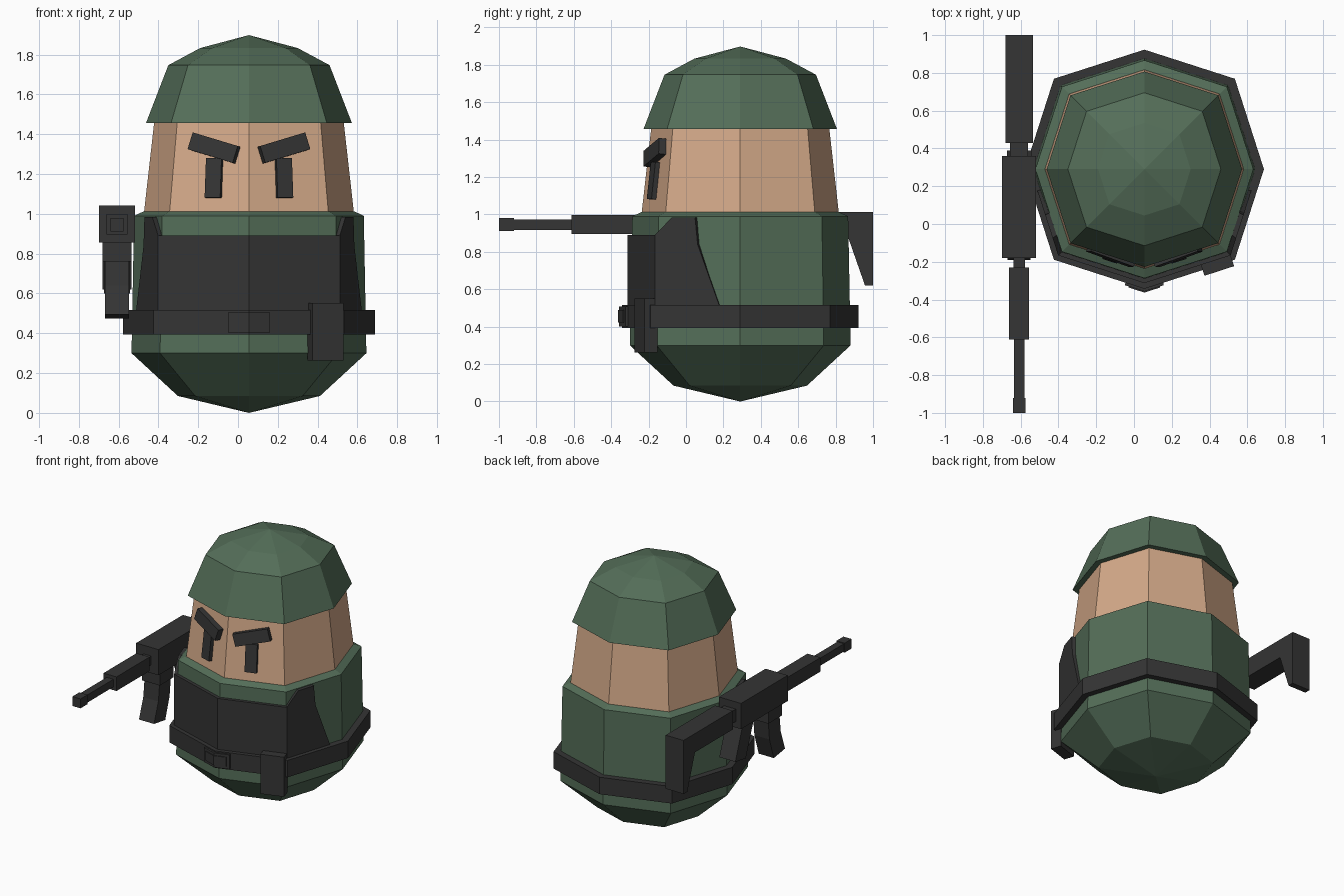
import bpy, bmesh, math
from mathutils import Vector, Matrix

if "Cube" in bpy.data.objects:
    bpy.data.objects.remove(bpy.data.objects["Cube"])

CX, CY = 0.055, 0.29      # body axis
GX = -0.608               # rifle centre plane


def material(name, rgb):
    m = bpy.data.materials.new(name)
    m.diffuse_color = (*rgb, 1)
    m.use_nodes = True
    m.node_tree.nodes["Principled BSDF"].inputs["Base Color"].default_value = m.diffuse_color
    return m


GREEN = material("uniform green", (0.088, 0.155, 0.098))
SKIN = material("skin", (0.66, 0.40, 0.25))
BLACK = material("gear black", (0.035, 0.035, 0.035))


def finish(name, bm, mat):
    bmesh.ops.recalc_face_normals(bm, faces=bm.faces)
    me = bpy.data.meshes.new(name)
    bm.to_mesh(me)
    bm.free()
    me.materials.append(mat)
    ob = bpy.data.objects.new(name, me)
    bpy.context.collection.objects.link(ob)
    return ob


def on_ring(u, r, z):
    """Point on the rounded-square octagon; u counts corners, 6 is the front."""
    def corner(i):
        a = i * math.pi / 4
        k = r * (1.07 if i % 2 else 1.0)
        return Vector((CX + k * math.cos(a), CY + k * math.sin(a), z))
    i = math.floor(u)
    return corner(i).lerp(corner(i + 1), u - i)


def lathe(name, profile, mat, loop=False):
    """Eight-sided solid from (radius, height) pairs; loop closes it to a band."""
    bm = bmesh.new()
    rings = []
    for r, z in profile:
        if r == 0:
            rings.append([bm.verts.new((CX, CY, z))] * 8)
        else:
            rings.append([bm.verts.new(on_ring(i, r, z)) for i in range(8)])
    pairs = list(zip(rings, rings[1:])) + ([(rings[-1], rings[0])] if loop else [])
    for a, b in pairs:
        for i in range(8):
            j = (i + 1) % 8
            bm.faces.new(dict.fromkeys((a[i], a[j], b[j], b[i])))
    if not loop:
        for ring in (rings[0], rings[-1]):
            if ring[0] is not ring[1]:
                bm.faces.new(ring)
    return finish(name, bm, mat)


def prism(bm, front, back):
    a = [bm.verts.new(p) for p in front]
    b = [bm.verts.new(p) for p in back]
    bm.faces.new(a)
    bm.faces.new(b[::-1])
    for i in range(len(a)):
        j = (i + 1) % len(a)
        bm.faces.new((a[i], b[i], b[j], a[j]))


def panels(name, outlines, r_in, r_out, mat):
    """Plates wrapped on the body, mirrored left and right of the front."""
    bm = bmesh.new()
    for pts in outlines:
        for side in (1, -1):
            us = [(6 + side * (u - 6), z) for u, z in pts]
            # keep the points on the flat facet they belong to
            prism(bm, [on_ring(u, r_out, z) for u, z in us],
                  [on_ring(u, r_in, z) for u, z in us])
    return finish(name, bm, mat)


def box(name, centre, size, mat, yaw=0, pitch=0, roll=0):
    bm = bmesh.new()
    bmesh.ops.create_cube(bm, size=1)
    bm.transform(Matrix.Translation(centre) @ Matrix.Rotation(yaw, 4, 'Z')
                 @ Matrix.Rotation(pitch, 4, 'X') @ Matrix.Rotation(roll, 4, 'Y')
                 @ Matrix.Diagonal((*size, 1)))
    return finish(name, bm, mat)


def gun_profile(name, pts, width):
    bm = bmesh.new()
    prism(bm, [(GX - width / 2, y, z) for y, z in pts],
          [(GX + width / 2, y, z) for y, z in pts])
    return finish(name, bm, BLACK)


# Body, head and helmet
lathe("body", [(0, 0.0), (0.357, 0.085), (0.59, 0.30), (0.577, 0.99), (0.53, 1.012)], GREEN)
lathe("head", [(0.528, 1.0), (0.475, 1.47)], SKIN)
lathe("helmet", [(0.517, 1.457), (0.405, 1.747), (0.245, 1.833), (0, 1.898)], GREEN)

# Vest, belt, buckle and pouch
panels("vest", [[(6, 0.48), (6, 0.89), (7, 0.89), (7, 0.48)],
                [(7, 0.48), (7, 0.89), (7.2, 0.985), (7.47, 0.985), (7.5, 0.84), (7.78, 0.48)]],
       0.56, 0.603, BLACK)
lathe("belt", [(0.57, 0.393), (0.633, 0.393), (0.633, 0.517), (0.57, 0.517)], BLACK, loop=True)
panels("buckle", [[(6, 0.402), (6, 0.508), (6.21, 0.508), (6.21, 0.402)]], 0.62, 0.647, BLACK)
panels("buckle_plate", [[(6, 0.422), (6, 0.49), (6.17, 0.49), (6.17, 0.422)]], 0.64, 0.653, BLACK)
box("pouch", (0.44, -0.213, 0.407), (0.165, 0.075, 0.29), BLACK, yaw=math.radians(18))

# Eyes and slanted brows, lying on the two front facets of the head
for side, label in ((-1, "left"), (1, "right")):
    yaw, tilt = side * math.radians(18), math.radians(-6.5)
    box(f"eye_{label}", (CX + side * 0.175, -0.17, 1.18), (0.082, 0.035, 0.2),
        BLACK, yaw, tilt)
    box(f"brow_{label}", (CX + side * 0.174, -0.16, 1.33), (0.25, 0.055, 0.088),
        BLACK, yaw, tilt, roll=-side * math.radians(16))

# Rifle: straight parts as (name, y range, z range, width)
for name, y0, y1, z0, z1, w in (
        ("receiver", -0.18, 0.36, 0.855, 1.043, 0.18),
        ("stock_joint", 0.35, 0.44, 0.90, 0.99, 0.095),
        ("handguard_joint", -0.24, -0.17, 0.915, 0.98, 0.06),
        ("handguard", -0.612, -0.23, 0.895, 0.998, 0.105),
        ("barrel", -0.93, -0.60, 0.918, 0.974, 0.054),
        ("muzzle", -1.0, -0.92, 0.911, 0.98, 0.066)):
    box(name, (GX, (y0 + y1) / 2, (z0 + z1) / 2), (w, y1 - y0, z1 - z0), BLACK)
gun_profile("stock", [(0.43, 1.012), (1.0, 1.012), (1.0, 0.62), (0.957, 0.62),
                      (0.868, 0.875), (0.43, 0.875)], 0.145)
gun_profile("magazine_well", [(-0.14, 0.87), (0.02, 0.87), (0.02, 0.76), (-0.14, 0.76)], 0.145)
gun_profile("magazine", [(-0.125, 0.77), (0.005, 0.77), (-0.01, 0.63), (-0.06, 0.475),
                         (-0.19, 0.495), (-0.14, 0.64)], 0.122)
gun_profile("grip", [(0.17, 0.87), (0.30, 0.87), (0.39, 0.62), (0.27, 0.60)], 0.13)
